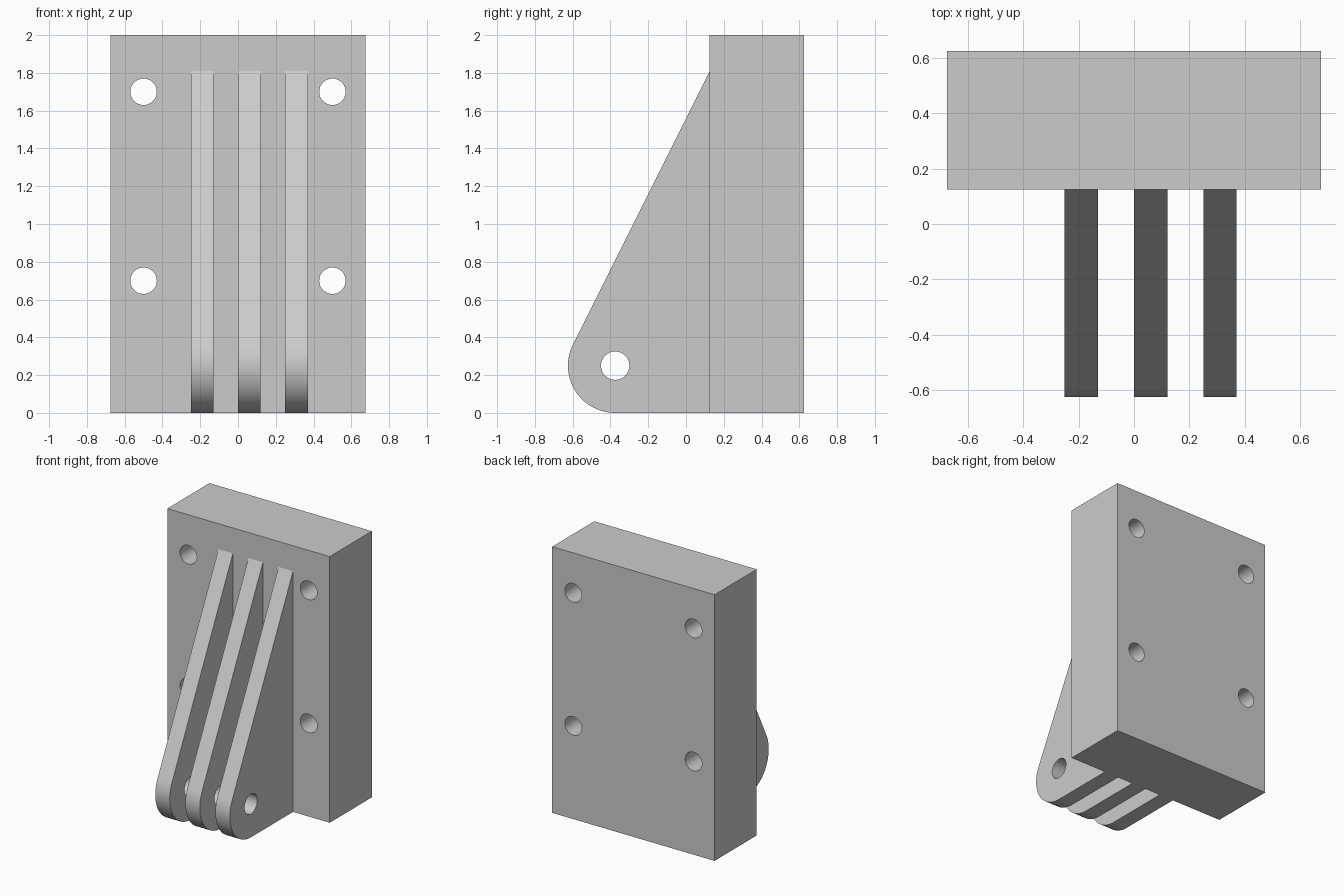
import bpy, bmesh, math
from mathutils import Vector

cube = bpy.data.objects.get("Cube")
if cube:
    bpy.data.objects.remove(cube, do_unlink=True)

grey = bpy.data.materials.new("plain grey")
grey.use_nodes = True
colour = (0.6, 0.6, 0.6, 1)
grey.diffuse_color = colour
grey.node_tree.nodes["Principled BSDF"].inputs["Base Color"].default_value = colour


def prism(name, outline, offset):
    """Extrude a closed outline of 3D points along an offset."""
    bm = bmesh.new()
    face = bm.faces.new([bm.verts.new(p) for p in outline])
    top = bmesh.ops.extrude_face_region(bm, geom=[face])["geom"]
    bmesh.ops.translate(bm, vec=Vector(offset),
                        verts=[v for v in top if isinstance(v, bmesh.types.BMVert)])
    bmesh.ops.recalc_face_normals(bm, faces=bm.faces)
    mesh = bpy.data.meshes.new(name)
    bm.to_mesh(mesh)
    bm.free()
    mesh.materials.append(grey)
    obj = bpy.data.objects.new(name, mesh)
    bpy.context.collection.objects.link(obj)
    return obj


def arc(cu, cv, radius, start, end, steps):
    """Points on an arc, angles in radians."""
    angles = [start + (end - start) * i / steps for i in range(steps + 1)]
    return [(cu + radius * math.cos(a), cv + radius * math.sin(a)) for a in angles]


def circle(cu, cv, radius):
    return arc(cu, cv, radius, 0, math.tau, 48)[:-1]


def drill(obj, cutters):
    """Cut holes, then remove the cutters."""
    for cutter in cutters:
        cutter.hide_render = True
        mod = obj.modifiers.new("hole", "BOOLEAN")
        mod.object = cutter
        mod.solver = "EXACT"
    bpy.context.view_layer.objects.active = obj
    for mod in list(obj.modifiers):
        bpy.ops.object.modifier_apply(modifier=mod.name)
    for cutter in cutters:
        bpy.data.objects.remove(cutter, do_unlink=True)
    bpy.ops.object.select_all(action="DESELECT")
    obj.select_set(True)
    bpy.ops.object.shade_smooth_by_angle(angle=math.radians(25))


HALF_WIDTH, HEIGHT = 0.675, 2.0
FRONT, BACK = 0.125, 0.625

# Mounting block with four bolt holes
block = prism("mounting_block",
              [(x, FRONT, z) for x, z in ((-HALF_WIDTH, 0), (HALF_WIDTH, 0),
                                          (HALF_WIDTH, HEIGHT), (-HALF_WIDTH, HEIGHT))],
              (0, BACK - FRONT, 0))
drill(block, [prism("bolt_cutter", [(u, 0, v) for u, v in circle(x, z, 0.07)], (0, 1, 0))
              for x in (-0.5, 0.5) for z in (0.7, 1.7)])

# Three tapering ribs with a rounded nose and a pin hole
RADIUS, PIN_Y, PIN_Z, SLOPE = 0.25, -0.375, 0.25, 2.0
nose = arc(PIN_Y, PIN_Z, RADIUS, 1.5 * math.pi, math.pi - math.atan(1 / SLOPE), 40)
end_y, end_z = nose[-1]
profile = nose + [(FRONT, end_z + SLOPE * (FRONT - end_y)), (FRONT, 0)]
for side, x in (("right", -0.25), ("middle", 0), ("left", 0.25)):
    rib = prism(side + "_rib", [(x, y, z) for y, z in profile], (0.12, 0, 0))
    drill(rib, [prism("pin_cutter", [(x - 0.05, y, z) for y, z in circle(PIN_Y, PIN_Z, 0.075)],
                      (0.22, 0, 0))])
